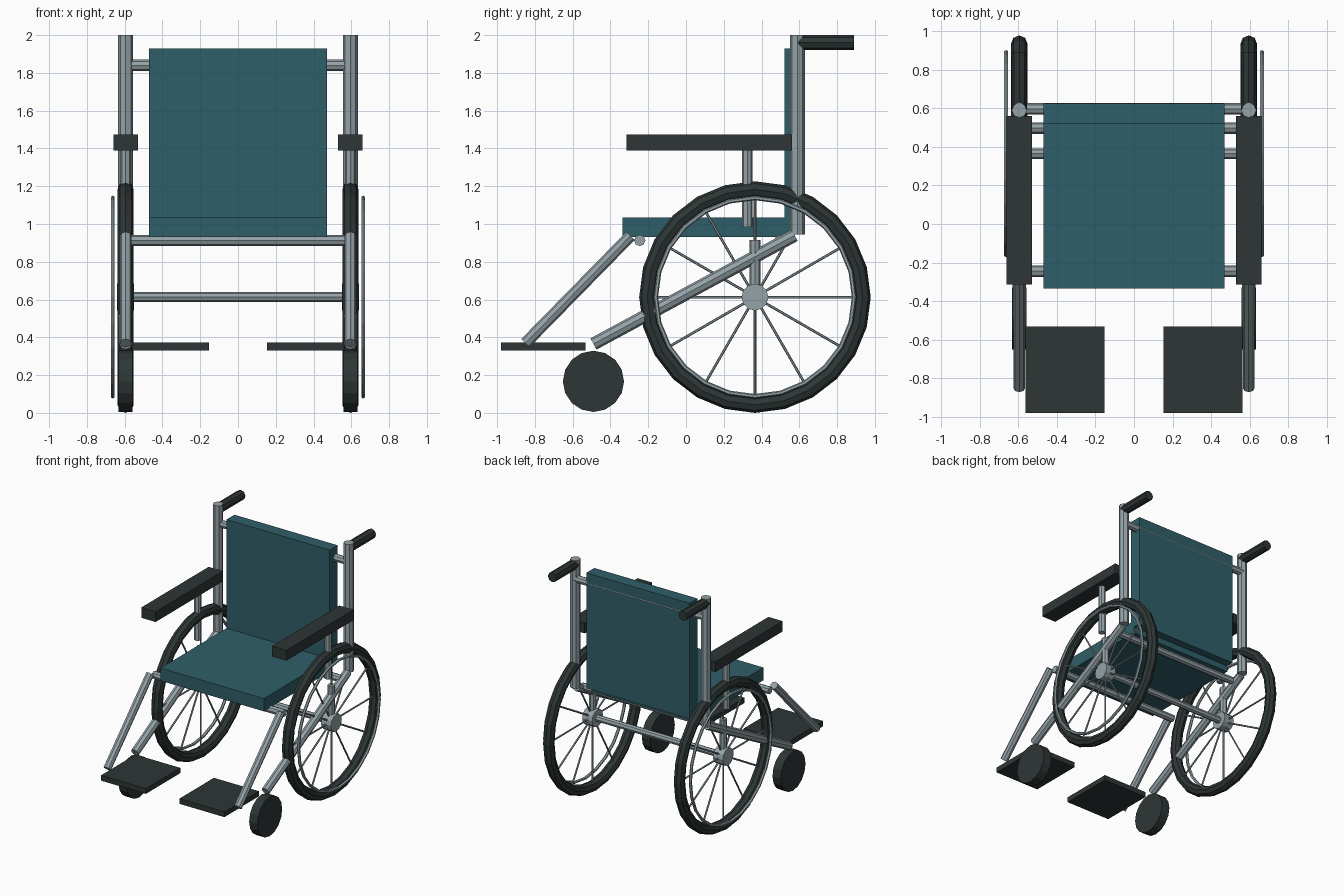
import bpy, math
from mathutils import Vector

if "Cube" in bpy.data.objects:
    bpy.data.objects.remove(bpy.data.objects["Cube"])


def material(name, rgb):
    m = bpy.data.materials.new(name)
    m.diffuse_color = (*rgb, 1)
    m.use_nodes = True
    m.node_tree.nodes["Principled BSDF"].inputs["Base Color"].default_value = m.diffuse_color
    return m


TEAL = material("teal fabric", (0.028, 0.114, 0.138))
DARK = material("dark rubber", (0.027, 0.037, 0.036))
METAL = material("grey metal", (0.30, 0.365, 0.39))


def finish(name, mat):
    ob = bpy.context.object
    ob.name = name
    ob.data.materials.append(mat)
    return ob


def box(name, lo, hi, mat):
    lo, hi = Vector(lo), Vector(hi)
    bpy.ops.mesh.primitive_cube_add(size=1, location=(lo + hi) / 2)
    ob = finish(name, mat)
    ob.scale = [abs(v) for v in hi - lo]
    return ob


def tube(name, a, b, r, mat=METAL, sides=8):
    a, b = Vector(a), Vector(b)
    d = b - a
    bpy.ops.mesh.primitive_cylinder_add(
        vertices=sides, radius=r, depth=d.length, location=(a + b) / 2,
        rotation=d.to_track_quat('Z', 'Y').to_euler())
    return finish(name, mat)


def ring(name, centre, major, minor, mat, segs, minor_segs):
    bpy.ops.mesh.primitive_torus_add(
        major_radius=major, minor_radius=minor, major_segments=segs,
        minor_segments=minor_segs, location=centre, rotation=(0, math.pi / 2, 0))
    return finish(name, mat)


# Fabric seat and backrest
box("seat", (-0.47, -0.335, 0.93), (0.47, 0.56, 1.035), TEAL)
box("backrest", (-0.47, 0.522, 0.98), (0.47, 0.625, 1.93), TEAL)

X = 0.595                 # side frame offset
WY, WZ = 0.365, 0.613     # drive wheel centre

# Cross bars
for name, y, z, r in (("back_bar", 0.597, 1.84, 0.03),
                      ("seat_rear_bar", 0.497, 0.913, 0.03),
                      ("seat_front_bar", -0.245, 0.913, 0.03),
                      ("axle", WY, WZ, 0.027)):
    tube(name, (-X, y, z), (X, y, z), r)

for side, s in (("left", -1), ("right", 1)):
    x = s * X
    # Side frame
    tube(side + "_back_post", (x, 0.59, 0.945), (x, 0.59, 2.0), 0.039)
    tube(side + "_push_handle", (x, 0.59, 1.96), (x, 0.89, 1.96), 0.04, DARK)
    tube(side + "_main_tube", (x, -0.49, 0.365), (x, 0.575, 0.94), 0.034)
    tube(side + "_leg_tube", (x, -0.85, 0.37), (x, -0.294, 0.937), 0.031)
    tube(side + "_axle_bracket", (x, WY, WZ), (x, WY, 0.915), 0.029)

    # Armrest
    box(side + "_armrest", (x - 0.065, -0.315, 1.39), (x + 0.065, 0.56, 1.475), DARK)
    tube(side + "_arm_support", (x, 0.325, 0.985), (x, 0.325, 1.40), 0.028)

    # Footplate and caster
    box(side + "_footplate", (s * 0.153, -0.98, 0.33), (s * 0.562, -0.532, 0.373), DARK)
    tube(side + "_caster", (x - 0.037, -0.49, 0.167), (x + 0.037, -0.49, 0.167),
         0.162, DARK, 16)

    # Drive wheel with hub, spokes and push rim
    ring(side + "_tyre", (x, WY, WZ), 0.57, 0.043, DARK, 24, 8)
    ring(side + "_push_rim", (s * 0.663, WY, WZ), 0.525, 0.012, METAL, 24, 6)
    tube(side + "_hub", (x - 0.045, WY, WZ), (x + 0.045, WY, WZ), 0.071, METAL, 12)
    for i in range(12):
        a = i * math.pi / 6
        d = Vector((0, math.cos(a), math.sin(a)))
        c = Vector((x, WY, WZ))
        tube(f"{side}_spoke_{i + 1}", c + d * 0.05, c + d * 0.54, 0.007, METAL, 6)
